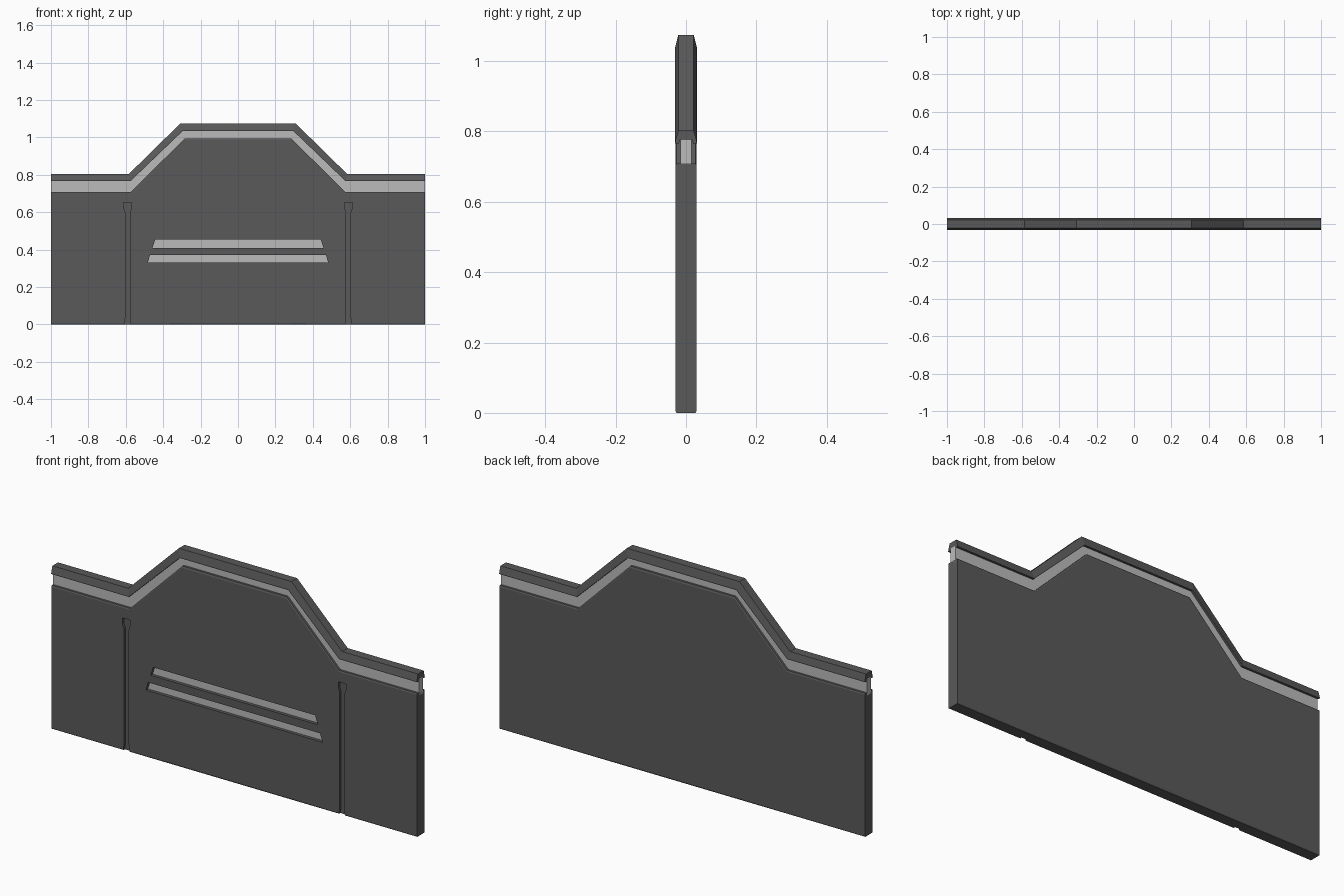
import bpy, bmesh

if "Cube" in bpy.data.objects:
    bpy.data.objects.remove(bpy.data.objects["Cube"])


def material(name, v):
    m = bpy.data.materials.new(name)
    m.diffuse_color = (v, v, v, 1)
    m.use_nodes = True
    m.node_tree.nodes["Principled BSDF"].inputs["Base Color"].default_value = m.diffuse_color
    return m


DARK = material("dark_metal", 0.1)
LIGHT = material("light_trim", 0.5)


def make(name, bm, mat):
    bmesh.ops.recalc_face_normals(bm, faces=bm.faces)
    me = bpy.data.meshes.new(name)
    bm.to_mesh(me)
    bm.free()
    me.materials.append(mat)
    ob = bpy.data.objects.new(name, me)
    bpy.context.collection.objects.link(ob)
    return ob


def mirrored(half):
    return [(-x, z) for x, z in half] + [(x, z) for x, z in reversed(half)]


def sweep(name, profile, low, high, mat):
    """Run a (y, t) section along the panel; t blends the low and high lines."""
    bm = bmesh.new()
    rings = [[bm.verts.new((a[0] + (b[0] - a[0]) * t, y, a[1] + (b[1] - a[1]) * t))
              for y, t in profile] for a, b in zip(low, high)]
    n = len(profile)
    for r, s in zip(rings, rings[1:]):
        for i in range(n):
            j = (i + 1) % n
            bm.faces.new((r[i], r[j], s[j], s[i]))
    bm.faces.new(rings[0])
    bm.faces.new(rings[-1])
    return make(name, bm, mat)


def prism(name, outline, y0, y1, mat):
    bm = bmesh.new()
    f = bm.faces.new([bm.verts.new((x, y0, z)) for x, z in outline])
    ext = bmesh.ops.extrude_face_region(bm, geom=[f])
    vs = [v for v in ext["geom"] if isinstance(v, bmesh.types.BMVert)]
    bmesh.ops.translate(bm, verts=vs, vec=(0, y1 - y0, 0))
    return make(name, bm, mat)


def both_sides(half):
    return half + [(-y, t) for y, t in reversed(half)]


# stepped guide lines: body top, underside of cap, top of cap
body_line = mirrored([(1, .703), (.572, .703), (.285, .987)])
cap_low = mirrored([(1, .766), (.575, .766), (.297, 1.033)])
cap_high = mirrored([(1, .803), (.585, .803), (.308, 1.075)])
floor_line = [(x, 0) for x, z in body_line]

# main panel with softened edges
panel = sweep("panel", both_sides([(-.027, 0), (-.03, .007), (-.03, 1), (-.027, 1.008)]),
              floor_line, body_line, DARK)

# light band between panel and cap
sweep("light_band", both_sides([(-.016, -.15), (-.016, 1.15)]), body_line, cap_low, LIGHT)

# channel-shaped cap rail
sweep("cap_rail", both_sides([(-.018, .25), (-.02, 0), (-.031, 0), (-.031, .12), (-.022, 1)]),
      cap_low, cap_high, DARK)

# recesses in the front face
cutters = []
groove = [(.577, -.02), (.573, .0), (.577, .04), (.577, .6), (.57, .625), (.57, .653),
          (.612, .653), (.612, .625), (.602, .6), (.602, .04), (.606, 0), (.602, -.02)]
for s in (-1, 1):
    cutters.append(prism("groove_cutter", [(s * x, z) for x, z in groove], -.06, -.018, DARK))
for z0, z1, x0, x1 in ((.41, .453, .457, .443), (.33, .371, .483, .47)):
    slot = [(-x0, z0), (x0, z0), (x1, z1), (-x1, z1)]
    cutters.append(prism("slot_cutter", slot, -.06, -.012, DARK))
    prism("slot_light", slot, -.014, -.008, LIGHT)

for c in cutters:
    m = panel.modifiers.new("recess", "BOOLEAN")
    m.operation = "DIFFERENCE"
    m.solver = "EXACT"
    m.object = c
    c.hide_render = True
    c.hide_set(True)
